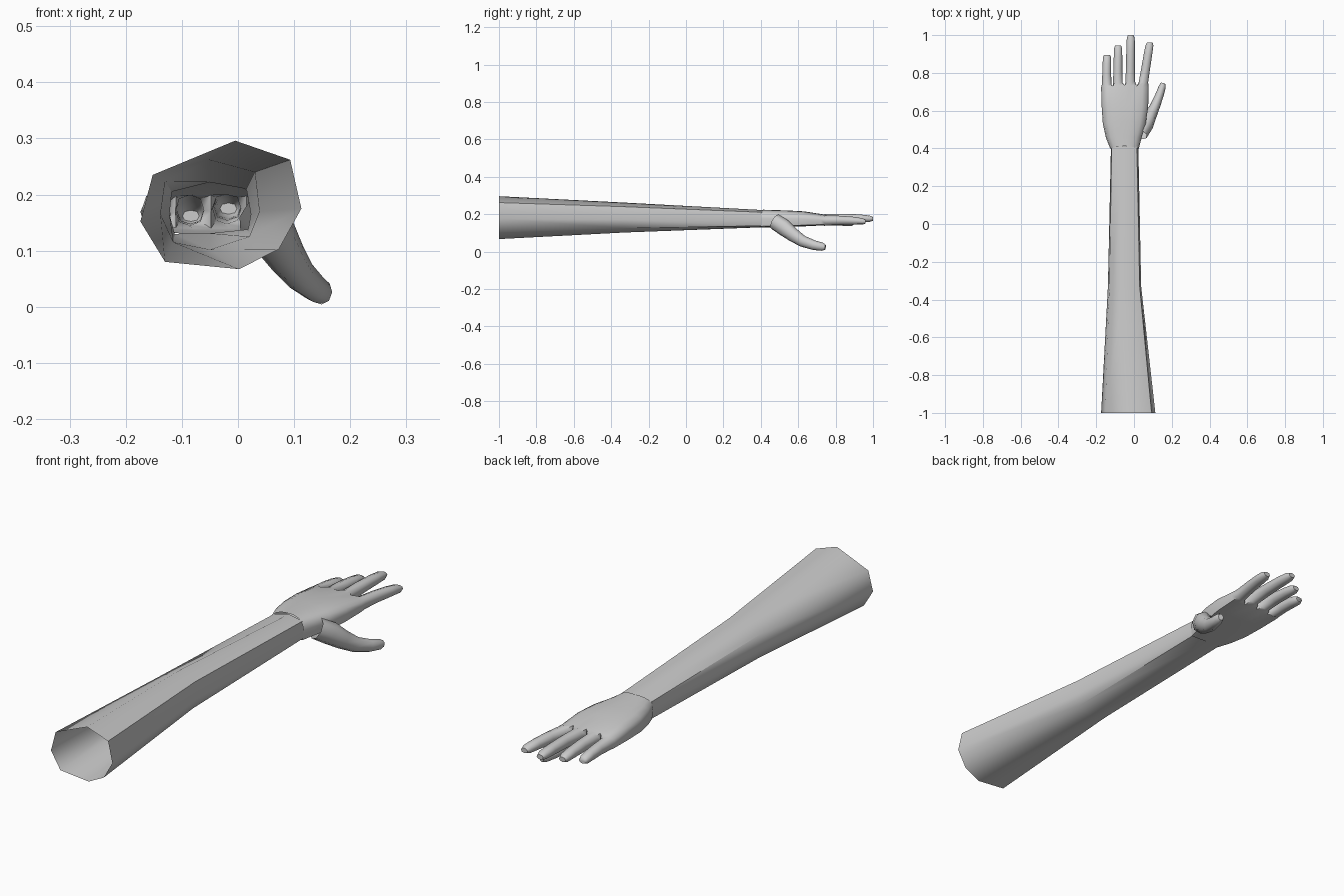
import bpy, bmesh, math
from mathutils import Vector

if "Cube" in bpy.data.objects:
    bpy.data.objects.remove(bpy.data.objects["Cube"])

skin = bpy.data.materials.new("plain_grey")
skin.diffuse_color = (0.6, 0.6, 0.6, 1)
skin.use_nodes = True
skin.node_tree.nodes["Principled BSDF"].inputs["Base Color"].default_value = skin.diffuse_color


def loft(bm, rings, cap=False):
    """Skin a list of equal-length closed rings; optionally cap the last."""
    vr = [[bm.verts.new(p) for p in r] for r in rings]
    n = len(rings[0])
    for a, b in zip(vr, vr[1:]):
        for i in range(n):
            j = (i + 1) % n
            bm.faces.new((a[i], a[j], b[j], b[i]))
    if cap:
        bm.faces.new(vr[-1])


def finish(bm, name, angle):
    bmesh.ops.remove_doubles(bm, verts=bm.verts, dist=0.0004)
    bmesh.ops.recalc_face_normals(bm, faces=bm.faces)
    me = bpy.data.meshes.new(name)
    bm.to_mesh(me)
    bm.free()
    me.materials.append(skin)
    ob = bpy.data.objects.new(name, me)
    bpy.context.collection.objects.link(ob)
    bpy.ops.object.select_all(action='DESELECT')
    ob.select_set(True)
    bpy.context.view_layer.objects.active = ob
    bpy.ops.object.shade_smooth_by_angle(angle=math.radians(angle))
    return ob


# Forearm: open eight-sided sleeve, three cross-sections (x, z)
sections = [
    (-1.0, [(-.005, .296), (.093, .262), (.113, .175), (.073, .103),
            (.002, .067), (-.13, .08), (-.174, .152), (-.152, .235)]),
    (-.33, [(-.052, .262), (.03, .24), (.038, .17), (.02, .125),
            (-.05, .102), (-.115, .115), (-.138, .165), (-.13, .223)]),
    (.41, [(-.05, .222), (.015, .21), (.023, .165), (.018, .138),
           (-.05, .131), (-.113, .13), (-.122, .165), (-.118, .205)])]
bm = bmesh.new()
loft(bm, [[(x, y, z) for x, z in pts] for y, pts in sections])
finish(bm, "forearm", 60)


# Palm: flattened rings with nine points on top and nine below
def palm_point(u, side, y, x0, x1, zb, zt):
    t = 2 * u - 1
    mid, half = (zb + zt) / 2, (zt - zb) / 2
    if side == 0:
        return Vector((x0 + (x1 - x0) * u, y, mid))
    inset = 1 - 0.06 * abs(t) ** 4
    x = (x0 + x1) / 2 + t * inset * (x1 - x0) / 2
    drop = 0.45 if side > 0 else 0.15
    return Vector((x, y + 0.012 * (1 - t * t),
                   mid + side * half * (1 - drop * abs(t) ** 3)))


palm = [(.40, -.126, .026, .128, .224), (.455, -.148, .04, .13, .222),
        (.53, -.165, .062, .132, .22), (.62, -.171, .075, .135, .215),
        (.722, -.174, .078, .14, .199)]
U = [i / 8 for i in range(9)]
bm = bmesh.new()
loft(bm, [[palm_point(u, 1, *r) for u in U] + [palm_point(1, 0, *r)]
          + [palm_point(u, -1, *r) for u in reversed(U)]
          + [palm_point(0, 0, *r)] for r in palm])

# Fingers: each grows out of one quarter of the hollow palm's end
fingers = [((-.145, .73, .165), (-.143, .896, .152)),
           ((-.086, .738, .172), (-.084, .946, .162)),
           ((-.020, .742, .174), (-.017, 1.0, .175)),
           ((.048, .738, .166), (.084, .960, .160))]
shape = [(-.75, .75), (0, 1), (.75, .75), (1, 0),
         (.75, -.75), (0, -1), (-.75, -.75), (-1, 0)]
for k, (a, b) in enumerate(fingers):
    a, b = Vector(a), Vector(b)
    us = [U[2 * k + i] for i in range(3)]
    end = palm[-1]
    rings = [[palm_point(u, 1, *end) for u in us] + [palm_point(us[2], 0, *end)]
             + [palm_point(u, -1, *end) for u in reversed(us)]
             + [palm_point(us[0], 0, *end)]]
    for t, w, h in [(.05, .025, .027), (.4, .0235, .024), (.72, .0225, .021),
                    (.93, .021, .017), (1, .015, .010)]:
        c = a.lerp(b, t)
        c.z += 0.004 * math.sin(math.pi * t)
        rings.append([c + Vector((x * w, 0, z * h)) for x, z in shape])
    loft(bm, rings, cap=True)
finish(bm, "hand", 60)

# Thumb: tapered tube bending down and outward
path = [((.035, .475, .160), .044), ((.064, .525, .128), .046),
        ((.088, .575, .088), .038), ((.112, .625, .055), .031),
        ((.136, .685, .034), .026), ((.150, .728, .026), .022),
        ((.154, .745, .024), .014)]
pts = [Vector(p) for p, _ in path]
rings = []
for i, (p, r) in enumerate(path):
    d = (pts[min(i + 1, len(pts) - 1)] - pts[max(i - 1, 0)]).normalized()
    s = d.cross(Vector((0, 0, 1))).normalized()
    n = s.cross(d)
    rings.append([pts[i] + r * (s * .85 * math.cos(q) + n * math.sin(q))
                  for q in (math.tau * j / 8 for j in range(8))])
bm = bmesh.new()
loft(bm, rings, cap=True)
finish(bm, "thumb", 60)
